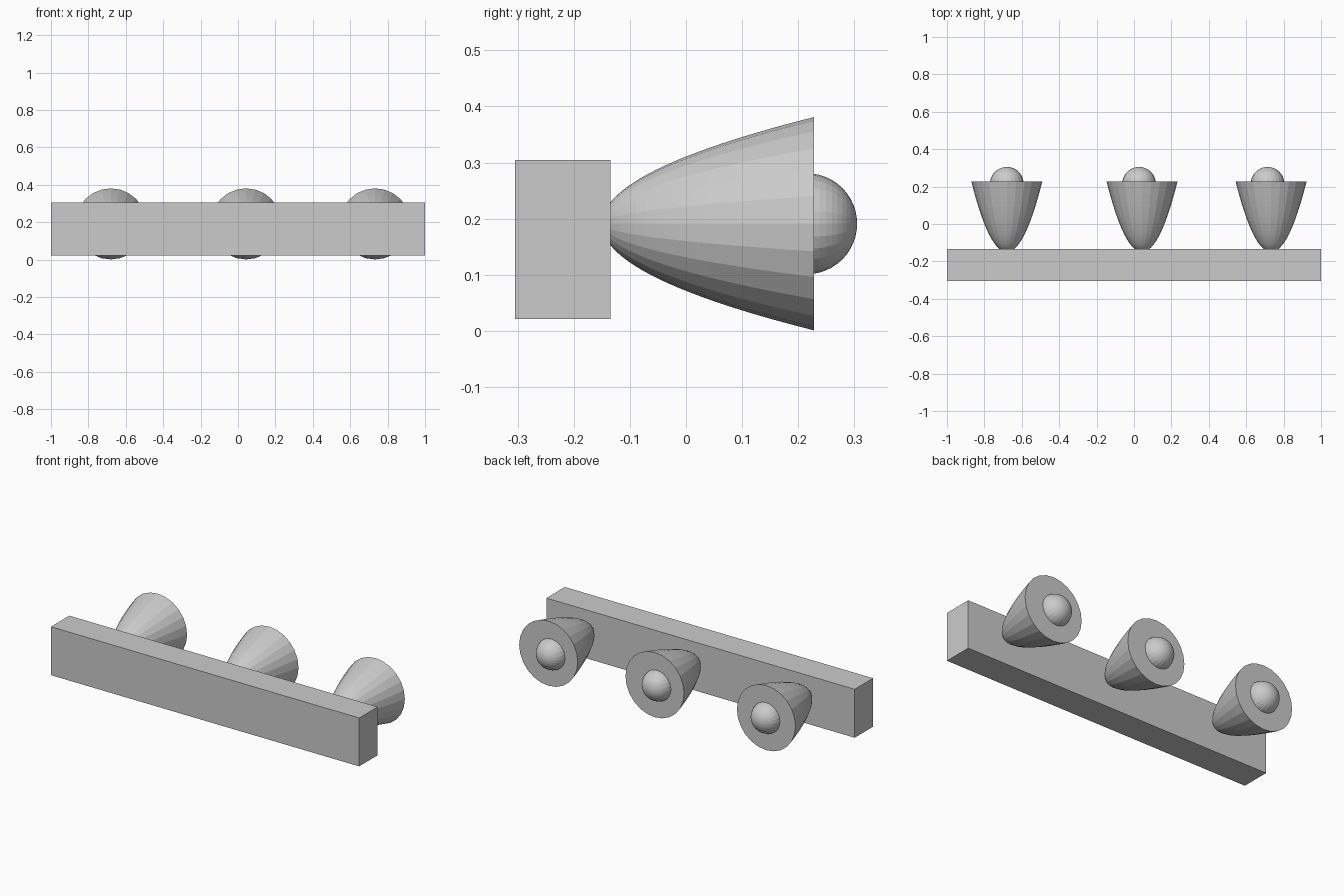
import bpy, bmesh
from math import sqrt, cos, sin, tau, pi
from mathutils import Matrix

if "Cube" in bpy.data.objects:
    bpy.data.objects.remove(bpy.data.objects["Cube"], do_unlink=True)

# Single light grey finish
GREY = (0.6, 0.6, 0.6, 1)
grey = bpy.data.materials.new("light_grey")
grey.use_nodes = True
grey.diffuse_color = GREY
grey.node_tree.nodes["Principled BSDF"].inputs["Base Color"].default_value = GREY


def add_object(name, bm, location):
    bmesh.ops.recalc_face_normals(bm, faces=bm.faces[:])
    mesh = bpy.data.meshes.new(name)
    bm.to_mesh(mesh)
    bm.free()
    mesh.materials.append(grey)
    obj = bpy.data.objects.new(name, mesh)
    obj.location = location
    bpy.context.collection.objects.link(obj)
    return obj


def shade_shape(sides=24, rings=20, radius=0.19, apex=-0.15, rim=0.228):
    # Solid paraboloid opening toward +y, closed by a flat disc
    bm = bmesh.new()
    tip = bm.verts.new((0, apex, 0))
    previous = None
    for i in range(1, rings + 1):
        r = radius * i / rings
        y = apex + (rim - apex) * (i / rings) ** 2
        ring = [bm.verts.new((r * cos(tau * k / sides), y, r * sin(tau * k / sides)))
                for k in range(sides)]
        for k in range(sides):
            n = (k + 1) % sides
            if previous:
                bm.faces.new((previous[k], previous[n], ring[n], ring[k]))
            else:
                bm.faces.new((tip, ring[n], ring[k]))
        previous = ring
    bm.faces.new(previous)
    return bm


def bulb_shape(radius=0.09):
    bm = bmesh.new()
    bmesh.ops.create_uvsphere(bm, u_segments=24, v_segments=24, radius=radius,
                              matrix=Matrix.Rotation(pi / 2, 4, "X"))
    return bm


# Mounting bar
bar = bmesh.new()
bmesh.ops.create_cube(bar, size=1, matrix=Matrix.Diagonal((2, 0.17, 0.284, 1)))
add_object("mounting_bar", bar, (0, -0.22, 0.163))

# Lamp shades and bulbs
lamps = {"right": (-0.68, -0.68), "middle": (0.043, 0.027), "left": (0.733, 0.714)}
for side, (shade_x, bulb_x) in lamps.items():
    add_object(side + "_lamp_shade", shade_shape(), (shade_x, 0, 0.191))
    add_object(side + "_bulb", bulb_shape(), (bulb_x, 0.215, 0.191))
